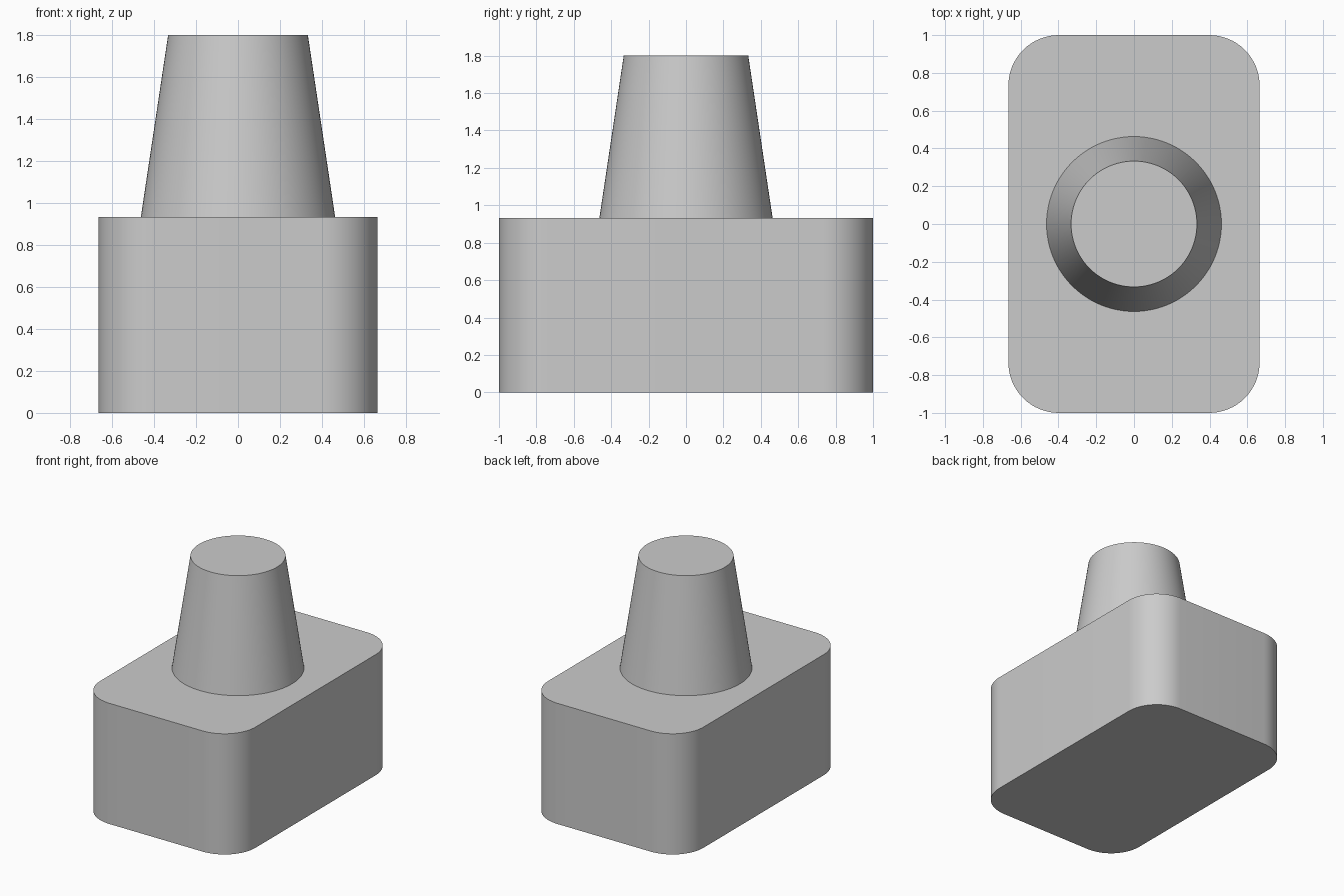
import bpy
import bmesh
from math import cos, sin, pi

cube = bpy.data.objects.get("Cube")
if cube:
    bpy.data.objects.remove(cube, do_unlink=True)

# Single plain grey
grey = bpy.data.materials.new("light_grey")
grey.use_nodes = True
colour = (0.6, 0.6, 0.6, 1)
grey.diffuse_color = colour
grey.node_tree.nodes["Principled BSDF"].inputs["Base Color"].default_value = colour


def finish(obj):
    """Apply the colour and smooth the curved walls."""
    obj.data.materials.clear()
    obj.data.materials.append(grey)
    bpy.ops.object.select_all(action="DESELECT")
    obj.select_set(True)
    bpy.context.view_layer.objects.active = obj
    bpy.ops.object.shade_smooth_by_angle(angle=pi / 6)


def rounded_block(name, half_x, half_y, height, radius, steps=16):
    """Extrude a rounded rectangle standing on the ground."""
    bm = bmesh.new()
    outline = []
    for corner, (sx, sy) in enumerate([(1, 1), (-1, 1), (-1, -1), (1, -1)]):
        for i in range(steps + 1):
            a = (corner + i / steps) * pi / 2
            outline.append(bm.verts.new((sx * (half_x - radius) + radius * cos(a),
                                         sy * (half_y - radius) + radius * sin(a), 0)))
    face = bm.faces.new(outline)
    top = bmesh.ops.extrude_face_region(bm, geom=[face], use_keep_orig=True)
    moved = [g for g in top["geom"] if isinstance(g, bmesh.types.BMVert)]
    bmesh.ops.translate(bm, verts=moved, vec=(0, 0, height))
    bmesh.ops.recalc_face_normals(bm, faces=bm.faces)
    mesh = bpy.data.meshes.new(name)
    bm.to_mesh(mesh)
    bm.free()
    obj = bpy.data.objects.new(name, mesh)
    bpy.context.collection.objects.link(obj)
    return obj


base_top, total = 0.933, 1.8

# Rounded rectangular base
finish(rounded_block("base_block", 0.665, 1.0, base_top, 0.267))

# Tapered round post on top
bpy.ops.mesh.primitive_cone_add(vertices=96, radius1=0.463, radius2=0.333,
                                depth=total - base_top,
                                location=(0, 0, (total + base_top) / 2))
post = bpy.context.object
post.name = "tapered_post"
finish(post)
